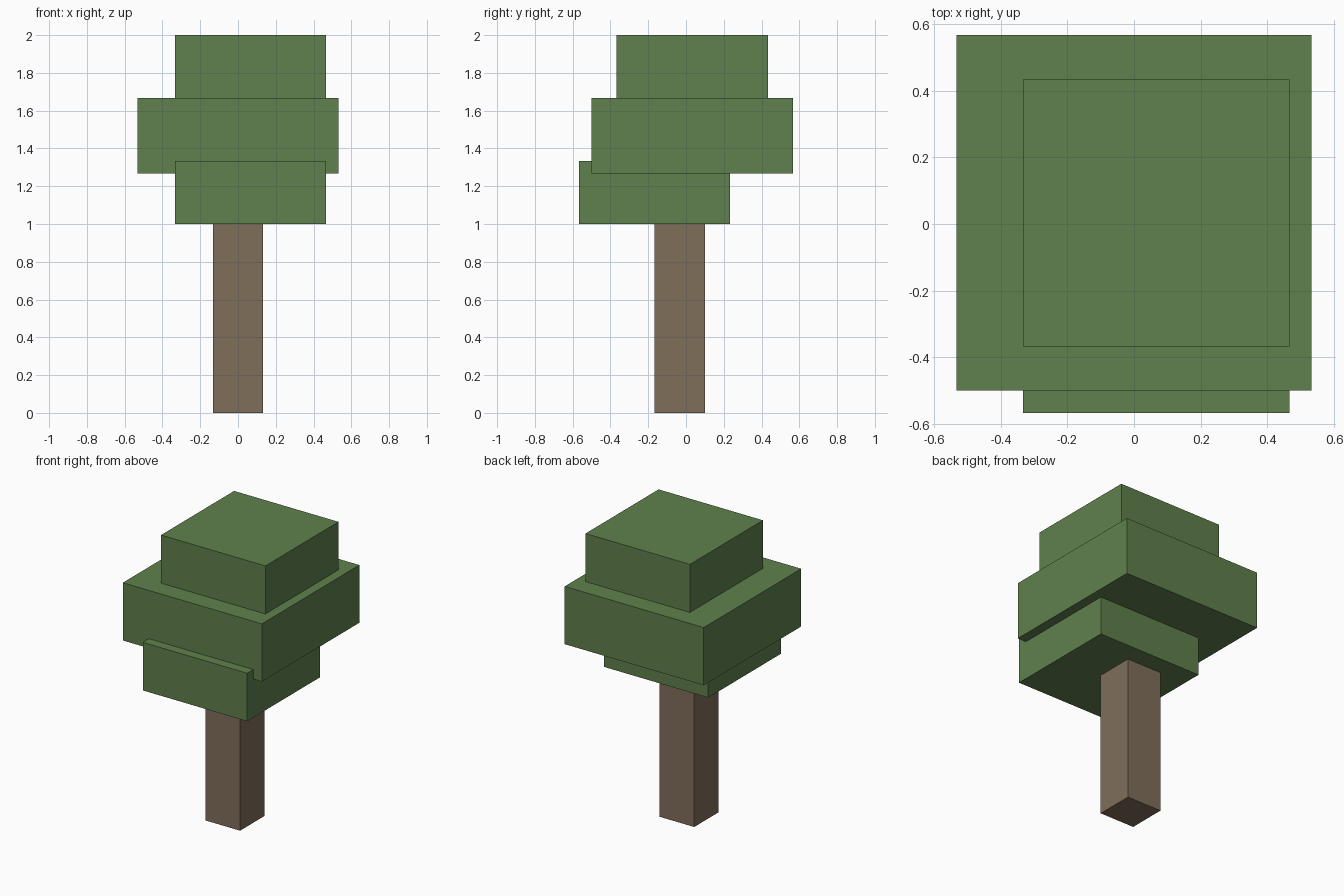
import bpy
import bmesh
from mathutils import Vector

cube = bpy.data.objects.get("Cube")
if cube:
    bpy.data.objects.remove(cube, do_unlink=True)


def make_material(name, rgb):
    mat = bpy.data.materials.new(name)
    mat.use_nodes = True
    color = (*rgb, 1.0)
    mat.diffuse_color = color
    bsdf = next(n for n in mat.node_tree.nodes if n.type == "BSDF_PRINCIPLED")
    bsdf.inputs["Base Color"].default_value = color
    return mat


def make_box(name, low, high, mat):
    """Flat-faced box between two opposite corners."""
    low, high = Vector(low), Vector(high)
    bm = bmesh.new()
    bmesh.ops.create_cube(bm, size=1.0)
    bmesh.ops.scale(bm, vec=high - low, verts=bm.verts)
    mesh = bpy.data.meshes.new(name)
    bm.to_mesh(mesh)
    bm.free()
    mesh.materials.append(mat)
    obj = bpy.data.objects.new(name, mesh)
    obj.location = (low + high) / 2
    bpy.context.collection.objects.link(obj)
    return obj


bark = make_material("bark_brown", (0.212, 0.156, 0.102))
leaf = make_material("leaf_green", (0.115, 0.216, 0.074))

# Square trunk
make_box("trunk", (-0.133, -0.167, 0), (0.133, 0.1, 1.0), bark)

# Three offset foliage blocks, the lower two overlapping
make_box("lower_foliage", (-0.333, -0.567, 1.0), (0.467, 0.233, 1.333), leaf)
make_box("middle_foliage", (-0.533, -0.5, 1.267), (0.533, 0.567, 1.667), leaf)
make_box("upper_foliage", (-0.333, -0.367, 1.667), (0.467, 0.433, 2.0), leaf)
